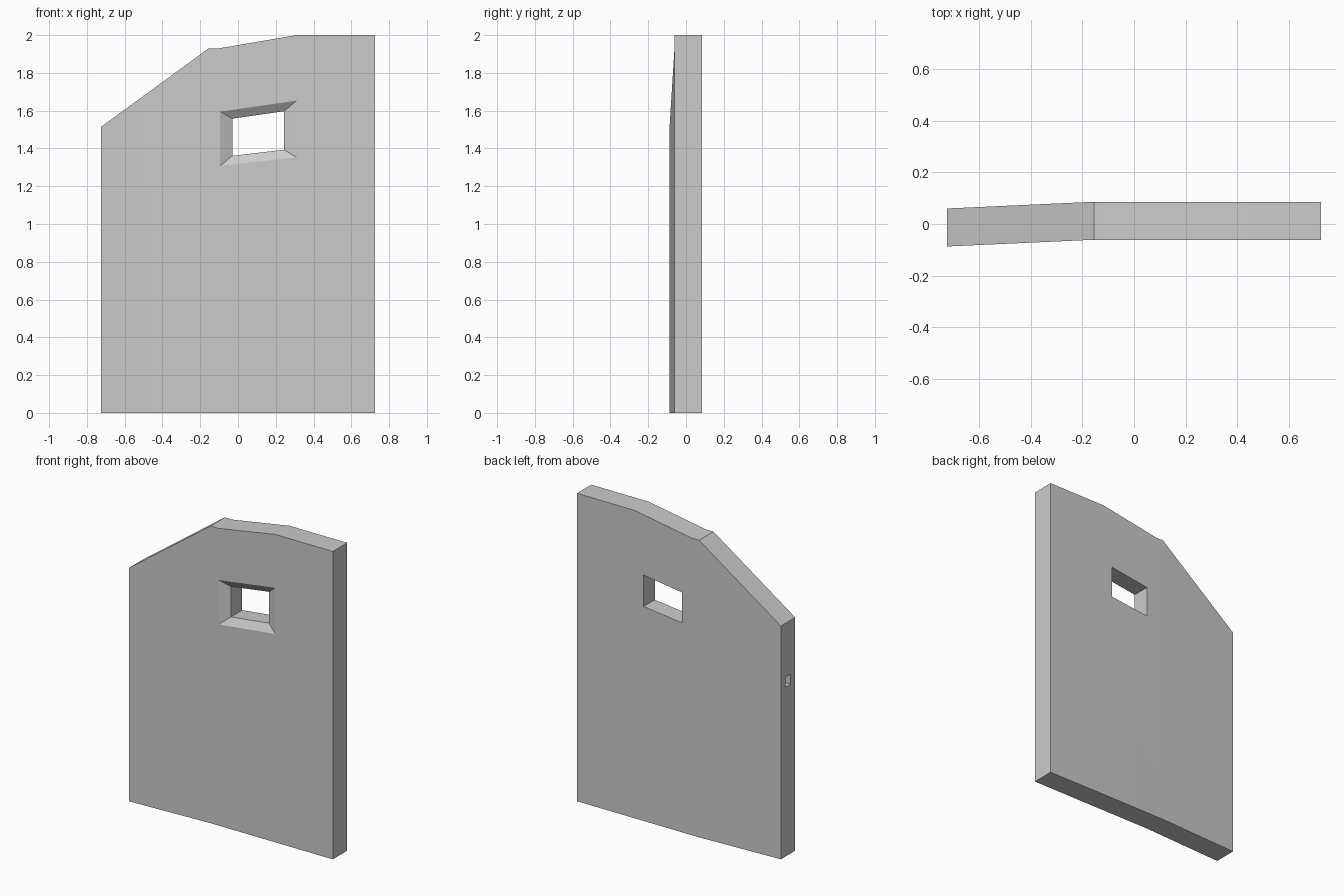
import bpy
import bmesh
from math import radians

if "Cube" in bpy.data.objects:
    bpy.data.objects.remove(bpy.data.objects["Cube"])

FRONT, THICK, BEND = -0.061, 0.147, -0.026


def make_object(name, bm):
    bmesh.ops.recalc_face_normals(bm, faces=bm.faces)
    mesh = bpy.data.meshes.new(name)
    bm.to_mesh(mesh)
    bm.free()
    obj = bpy.data.objects.new(name, mesh)
    bpy.context.collection.objects.link(obj)
    return obj


def loft(name, rings):
    """Closed solid through a list of equally sized rings of points."""
    bm = bmesh.new()
    loops = [[bm.verts.new(p) for p in ring] for ring in rings]
    n = len(loops[0])
    for a, b in zip(loops, loops[1:]):
        for i in range(n):
            j = (i + 1) % n
            bm.faces.new((a[i], a[j], b[j], b[i]))
    bm.faces.new(loops[0])
    bm.faces.new(loops[-1])
    return make_object(name, bm)


# Door slab: left leaf bends slightly forward, right leaf has the stepped top
bm = bmesh.new()
y0 = FRONT + BEND
fold_low = bm.verts.new((-0.155, FRONT, 0))
fold_top = bm.verts.new((-0.155, FRONT, 1.93))
left = [bm.verts.new(p) for p in ((-0.724, y0, 1.515), (-0.724, y0, 0))]
right = [bm.verts.new((x, FRONT, z)) for x, z in
         ((0.724, 0), (0.724, 2.0), (0.31, 2.0), (-0.1, 1.93))]
bm.faces.new([fold_low, fold_top] + left)
bm.faces.new([fold_low] + right + [fold_top])
ext = bmesh.ops.extrude_face_region(bm, geom=bm.faces[:], use_keep_orig=True)
moved = [v for v in ext["geom"] if isinstance(v, bmesh.types.BMVert)]
bmesh.ops.translate(bm, verts=moved, vec=(0, THICK, 0))
# drop any inner wall left at the fold
inner = [f for f in bm.faces if all(abs(v.co.x + 0.155) < 1e-5 for v in f.verts)]
bmesh.ops.delete(bm, geom=inner, context='FACES_ONLY')
door = make_object("door_slab", bm)

# Window cutter: splayed front, straight through to the back
outer = [(-0.095, 1.307), (0.31, 1.353), (0.31, 1.653), (-0.095, 1.595)]
hole = [(-0.03, 1.361), (0.244, 1.393), (0.244, 1.597), (-0.03, 1.558)]
depth = 0.032
flare = [(o[0] * 1.5 - h[0] * 0.5, o[1] * 1.5 - h[1] * 0.5)
         for o, h in zip(outer, hole)]
window = loft("window_cutter", [
    [(x, FRONT - depth * 0.5, z) for x, z in flare],
    [(x, FRONT + depth, z) for x, z in hole],
    [(x, 0.2, z) for x, z in hole]])

# Latch socket cutter in the left edge
latch = [(-0.038, 1.10), (0.011, 1.10), (0.011, 1.165), (-0.038, 1.165)]
socket = loft("latch_cutter", [[(x, y, z) for y, z in latch]
                               for x in (-0.8, -0.674)])

# Cut the openings, then shade
bpy.context.view_layer.objects.active = door
door.select_set(True)
for cutter in (window, socket):
    cutter.hide_render = True
    mod = door.modifiers.new(cutter.name, 'BOOLEAN')
    mod.operation = 'DIFFERENCE'
    mod.solver = 'EXACT'
    mod.object = cutter
    bpy.ops.object.modifier_apply(modifier=mod.name)
    bpy.data.objects.remove(cutter)
bpy.ops.object.shade_smooth_by_angle(angle=radians(20))
